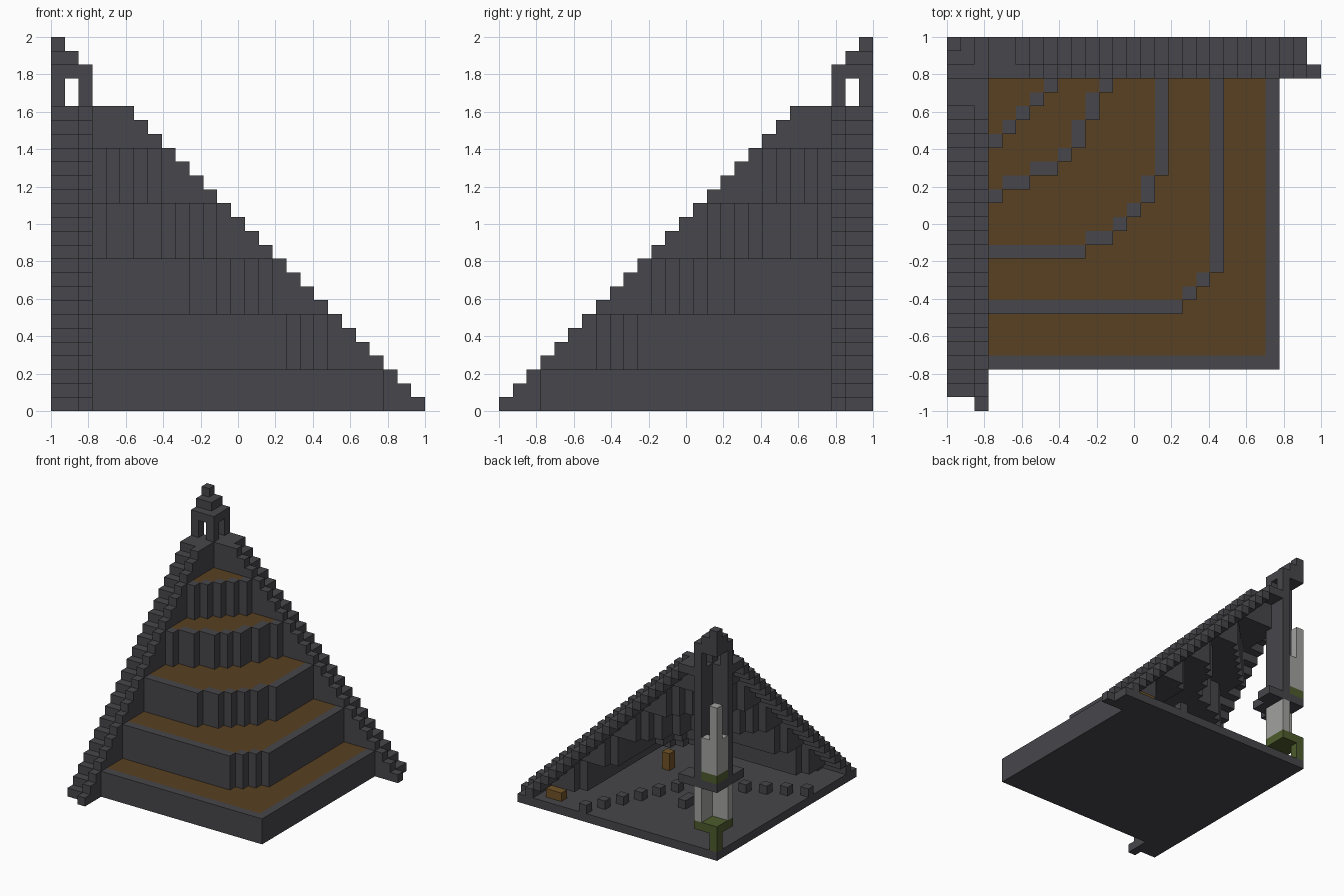
import bpy, bmesh
from mathutils import Vector

old = bpy.data.objects.get("Cube")
if old:
    bpy.data.objects.remove(old, do_unlink=True)

N = 27
S = 2 / N


def material(name, rgb):
    m = bpy.data.materials.new(name)
    m.use_nodes = True
    m.diffuse_color = (*rgb, 1)
    m.node_tree.nodes["Principled BSDF"].inputs["Base Color"].default_value = (*rgb, 1)
    return m


STONE = material("dark stone", (0.063, 0.061, 0.069))
SOIL = material("brown soil", (0.098, 0.052, 0.016))
MOSS = material("moss green", (0.075, 0.105, 0.026))
PALE = material("pale stone", (0.36, 0.36, 0.35))
WOOD = material("orange wood", (0.16, 0.085, 0.02))

parts = {}


def part(name, mats):
    return parts.setdefault(name, (set(), mats))[0]


def box(i0, i1, j0, j1, k0, k1):
    """Grid cells; i runs right and j runs forward from the back corner."""
    return {(i, j, k) for i in range(i0, i1) for j in range(j0, j1) for k in range(k0, k1)}


def both(cells):
    """Add the copy mirrored across the diagonal."""
    return cells | {(j, i, k) for i, j, k in cells}


# Floor slab
part("floor", [STONE]).update(box(0, 24, 0, 24, 0, 1) | both(box(24, 26, 0, 2, 0, 1)))

# Terraces: outline as the last cell of each row, then the level of the top
terraces = [
    ([23] * 21, 3),
    ([19] * 14 + [18, 17, 16], 7),
    ([15] * 7 + [14, 14, 13, 12, 11, 9], 11),
    ([11, 10, 10, 9, 9, 8, 7, 5, 3], 15),
    ([7, 6, 5, 4, 3], 19),
]
regions = [{(i, j + 3) for j, end in enumerate(rows) for i in range(3, end + 1)}
           for rows, top in terraces]
for n, (rows, top) in enumerate(terraces):
    region = regions[n]
    above = regions[n + 1] if n < 4 else set()
    rim = {(i, j) for i, j in region if (i + 1, j) not in region or (i, j + 1) not in region}
    wall = part(f"terrace_wall_{n + 1}", [STONE])
    for i, j in rim:
        wall.update(box(i, i + 1, j, j + 1, max(top - 5, 0), top))
    bed = part(f"terrace_bed_{n + 1}", [STONE, SOIL])
    bed.update((i, j, top - 1) for i, j in region - rim - above)

# Stairways along both edges, with a raised parapet on the inner side
steps, parapet = set(), set()
for i in range(3, N):
    level = max([top for rows, top in terraces if i <= rows[0]], default=1)
    parapet |= box(i, i + 1, 2, 3, level - 1, min(22, N - i))
    h = min(22, N - 1 - i)
    if h > 0:
        steps |= box(i, i + 1, 0, 2, h - 1, h)
part("stair_steps", [STONE]).update(both(steps))
part("stair_parapets", [STONE]).update(both(parapet))

# Central shaft and its open lantern top
part("shaft", [STONE]).update(both(box(0, 3, 2, 3, 9, 22)))
part("lantern_posts", [STONE]).update(both(box(0, 1, 2, 3, 22, 24)) | box(2, 3, 2, 3, 22, 24))
part("lantern_cap", [STONE]).update(
    box(0, 3, 0, 3, 24, 25) | box(0, 2, 0, 2, 25, 26) | box(0, 1, 0, 1, 26, 27))

# Inner pillar under the shaft
part("pillar_foot", [MOSS]).update(box(0, 3, 0, 3, 3, 4) | box(0, 1, 0, 1, 1, 3))
part("pillar_ring", [PALE]).update(both(box(0, 3, 2, 3, 4, 8)))
part("pillar_platform", [STONE]).update(box(0, 4, 0, 4, 8, 9) | both(box(4, 5, 0, 2, 8, 9)))
part("beam_base", [MOSS]).update(box(0, 2, 0, 2, 9, 10))
part("beam", [PALE]).update(box(0, 1, 0, 1, 10, 18) | both(box(1, 2, 0, 1, 10, 14)))

# Small blocks in an arc on the floor, and wooden crates
arc = set()
for i, j in [(17, 0), (16, 2), (15, 4), (14, 6), (13, 8), (12, 10)]:
    arc |= both({(i, j, 1)})
part("floor_blocks", [STONE]).update(arc | box(9, 10, 7, 9, 1, 2))
part("crates", [WOOD]).update(
    box(16, 17, 14, 15, 1, 3) | box(22, 23, 1, 2, 1, 2) | box(21, 22, 1, 2, 1, 2) | {(8, 10, 1)})

# Turn each part into a mesh of its exposed faces
solid = set().union(*(cells for cells, mats in parts.values()))
for name, (cells, mats) in parts.items():
    bm = bmesh.new()
    for c in cells:
        base = Vector((c[0], N - 1 - c[1], c[2]))
        for axis in range(3):
            for sign in (1, -1):
                near = list(c)
                near[axis] += -sign if axis == 1 else sign
                if tuple(near) in solid:
                    continue
                u, v = Vector(), Vector()
                u[(axis + 1) % 3] = 1
                v[(axis + 2) % 3] = 1
                o = base.copy()
                if sign > 0:
                    o[axis] += 1
                else:
                    u, v = v, u
                ring = [o, o + u, o + u + v, o + v]
                face = bm.faces.new([bm.verts.new(p * S - Vector((1, 1, 0))) for p in ring])
                if len(mats) > 1 and axis == 2 and sign > 0:
                    face.material_index = 1
    bmesh.ops.remove_doubles(bm, verts=bm.verts[:], dist=S / 100)
    bmesh.ops.dissolve_limit(bm, angle_limit=0.01, verts=bm.verts[:], edges=bm.edges[:],
                             delimit={'MATERIAL', 'NORMAL'})
    mesh = bpy.data.meshes.new(name)
    bm.to_mesh(mesh)
    bm.free()
    for m in mats:
        mesh.materials.append(m)
    bpy.context.collection.objects.link(bpy.data.objects.new(name, mesh))
